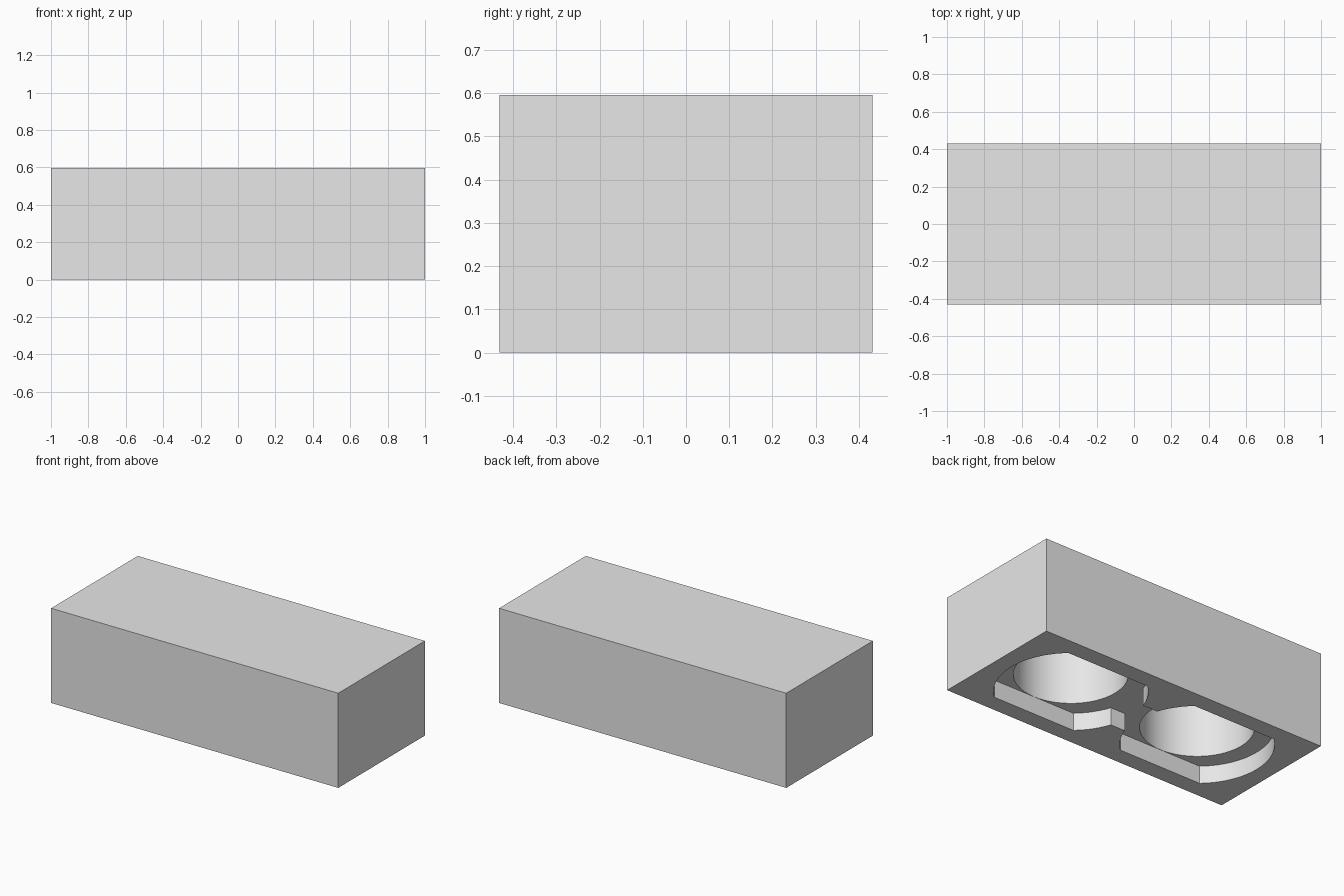
import bpy
import bmesh
from math import asin, cos, sin, pi

if "Cube" in bpy.data.objects:
    bpy.data.objects.remove(bpy.data.objects["Cube"], do_unlink=True)

HALF_Y, HEIGHT = 0.431, 0.596
CENTRE_X = 0.46          # centre of each pocket
LOBE_R, FLAT_Y = 0.432, 0.322
CHANNEL_Y = 0.14
RECESS_DEPTH = 0.11
HOLE_R, HOLE_TOP = 0.321, 0.49

grey = bpy.data.materials.new("plain grey")
grey.use_nodes = True
grey.diffuse_color = (0.8, 0.8, 0.8, 1)
grey.node_tree.nodes["Principled BSDF"].inputs["Base Color"].default_value = (0.8, 0.8, 0.8, 1)


def prism(name, outline, z0, z1):
    """Extrude a flat outline from z0 up to z1."""
    bm = bmesh.new()
    face = bm.faces.new([bm.verts.new((x, y, z0)) for x, y in outline])
    top = bmesh.ops.extrude_face_region(bm, geom=[face])["geom"]
    for v in top:
        if isinstance(v, bmesh.types.BMVert):
            v.co.z = z1
    bmesh.ops.recalc_face_normals(bm, faces=bm.faces)
    mesh = bpy.data.meshes.new(name)
    bm.to_mesh(mesh)
    bm.free()
    mesh.materials.append(grey)
    obj = bpy.data.objects.new(name, mesh)
    bpy.context.collection.objects.link(obj)
    return obj


def arc(cx, radius, a0, a1, steps):
    return [(cx + radius * cos(a0 + (a1 - a0) * i / steps),
             radius * sin(a0 + (a1 - a0) * i / steps)) for i in range(steps + 1)]


# Solid block
block = prism("block", [(-1, -HALF_Y), (1, -HALF_Y), (1, HALF_Y), (-1, HALF_Y)], 0, HEIGHT)

# Shallow recess: two flat-sided lobes joined by a channel, mirrored from one quarter
flat_angle = asin(FLAT_Y / LOBE_R)
channel_angle = asin(CHANNEL_Y / LOBE_R)
quarter = (arc(CENTRE_X, LOBE_R, 0, flat_angle, 16)
           + arc(CENTRE_X, LOBE_R, pi - flat_angle, pi - channel_angle, 10))
half = quarter + [(-x, y) for x, y in reversed(quarter)]
outline = half + [(x, -y) for x, y in reversed(half[1:-1])]
cutters = [prism("recess_cutter", outline, -0.1, RECESS_DEPTH)]

# Deep round pockets
for side, name in ((1, "left"), (-1, "right")):
    ring = arc(side * CENTRE_X, HOLE_R, 0, 2 * pi, 96)[:-1]
    cutters.append(prism(name + "_pocket_cutter", ring, -0.05, HOLE_TOP))

# Cut the underside, then drop the cutters
bpy.context.view_layer.objects.active = block
for cutter in cutters:
    cutter.hide_render = True
    mod = block.modifiers.new(cutter.name, "BOOLEAN")
    mod.operation = "DIFFERENCE"
    mod.solver = "EXACT"
    mod.object = cutter
    bpy.ops.object.modifier_apply(modifier=mod.name)
    bpy.data.objects.remove(cutter, do_unlink=True)

# Smooth curved walls, sharp edges
bpy.ops.object.select_all(action="DESELECT")
block.select_set(True)
bpy.ops.object.shade_smooth_by_angle()
